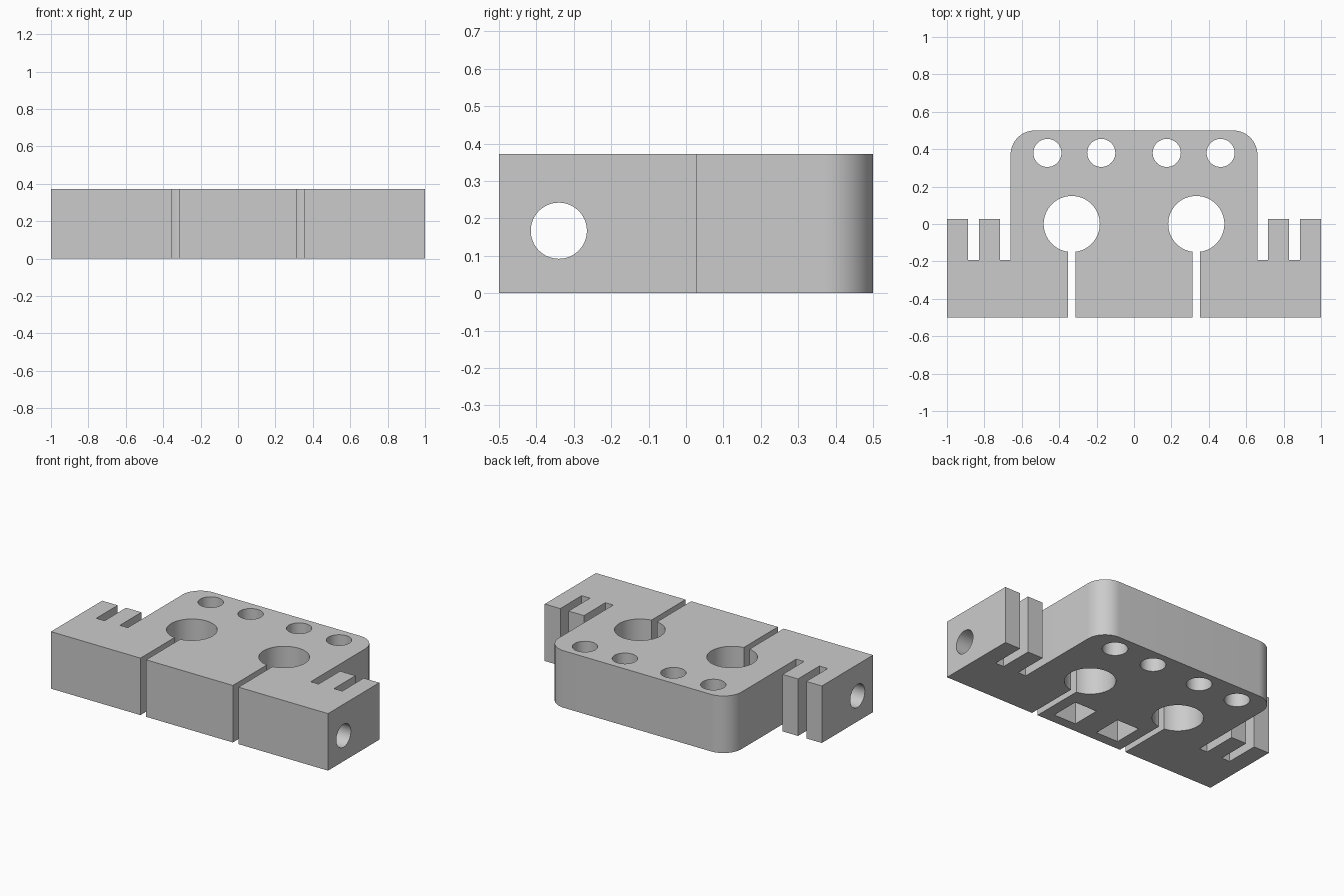
import bpy, bmesh
from math import pi, sin, cos
from mathutils import Matrix

cube = bpy.data.objects.get("Cube")
if cube:
    bpy.data.objects.remove(cube, do_unlink=True)

HEIGHT = 0.372
BOLT_Y, BOLT_Z = -0.34, 0.167

grey = bpy.data.materials.new("plain grey")
grey.use_nodes = True
colour = (0.6, 0.6, 0.6, 1)
grey.diffuse_color = colour
grey.node_tree.nodes["Principled BSDF"].inputs["Base Color"].default_value = colour


def add_object(name, bm):
    bmesh.ops.recalc_face_normals(bm, faces=bm.faces)
    mesh = bpy.data.meshes.new(name)
    bm.to_mesh(mesh)
    bm.free()
    mesh.materials.append(grey)
    obj = bpy.data.objects.new(name, mesh)
    bpy.context.collection.objects.link(obj)
    return obj


def box(name, x, y, z):
    bm = bmesh.new()
    bmesh.ops.create_cube(bm, size=1)
    for v in bm.verts:
        v.co = [lo + (c + 0.5) * (hi - lo) for c, (lo, hi) in zip(v.co, (x, y, z))]
    return add_object(name, bm)


def cylinder(name, radius, length, place):
    bm = bmesh.new()
    bmesh.ops.create_cone(bm, cap_ends=True, segments=64, radius1=radius,
                          radius2=radius, depth=length, matrix=place)
    return add_object(name, bm)


def cut(target, cutter):
    mod = target.modifiers.new(cutter.name, "BOOLEAN")
    mod.operation = "DIFFERENCE"
    mod.solver = "EXACT"
    mod.object = cutter
    cutter.hide_render = True
    cutters.append(cutter)


cutters = []

# Plate outline: right half with slotted clamp ear and rounded back corner
R = 0.13
half = [(1, -0.5), (1, 0.028), (0.888, 0.028), (0.888, -0.193), (0.828, -0.193),
        (0.828, 0.028), (0.717, 0.028), (0.717, -0.193), (0.66, -0.193)]
for i in range(17):
    a = pi / 2 * i / 16
    half.append((0.66 - R + R * cos(a), 0.5 - R + R * sin(a)))
outline = half + [(-x, y) for x, y in reversed(half)]

bm = bmesh.new()
face = bm.faces.new([bm.verts.new((x, y, 0)) for x, y in outline])
top = bmesh.ops.extrude_face_region(bm, geom=[face])["geom"]
bmesh.ops.translate(bm, vec=(0, 0, HEIGHT),
                    verts=[g for g in top if isinstance(g, bmesh.types.BMVert)])
plate = add_object("clamp_plate", bm)

# Mirrored openings: rod bores, clamp slits, mounting holes, nut pockets
for side, s in (("left", 1), ("right", -1)):
    def span(a, b):
        return sorted((s * a, s * b))
    cut(plate, cylinder(side + "_rod_bore", 0.15, 1, Matrix.Translation((s * 0.333, 0, 0.2))))
    cut(plate, box(side + "_clamp_slit", span(0.313, 0.354), (-0.6, -0.1), (-0.1, 0.5)))
    for label, x in (("inner", 0.175), ("outer", 0.463)):
        cut(plate, cylinder(f"{side}_{label}_mounting_hole", 0.075, 1,
                            Matrix.Translation((s * x, 0.38, 0.2))))
    cut(plate, box(side + "_nut_pocket", span(0.08, 0.24), (-0.435, -0.245), (-0.1, 0.25)))

# Long bolt hole running the full width
cut(plate, cylinder("bolt_hole", 0.075, 2.4,
                    Matrix.Translation((0, BOLT_Y, BOLT_Z)) @ Matrix.Rotation(pi / 2, 4, "Y")))

# Apply the cuts and remove the cutters
bpy.context.view_layer.objects.active = plate
for obj in bpy.context.selected_objects:
    obj.select_set(False)
plate.select_set(True)
for mod in list(plate.modifiers):
    bpy.ops.object.modifier_apply(modifier=mod.name)
for cutter in cutters:
    bpy.data.objects.remove(cutter, do_unlink=True)

bpy.ops.object.shade_smooth_by_angle(angle=pi / 6)
